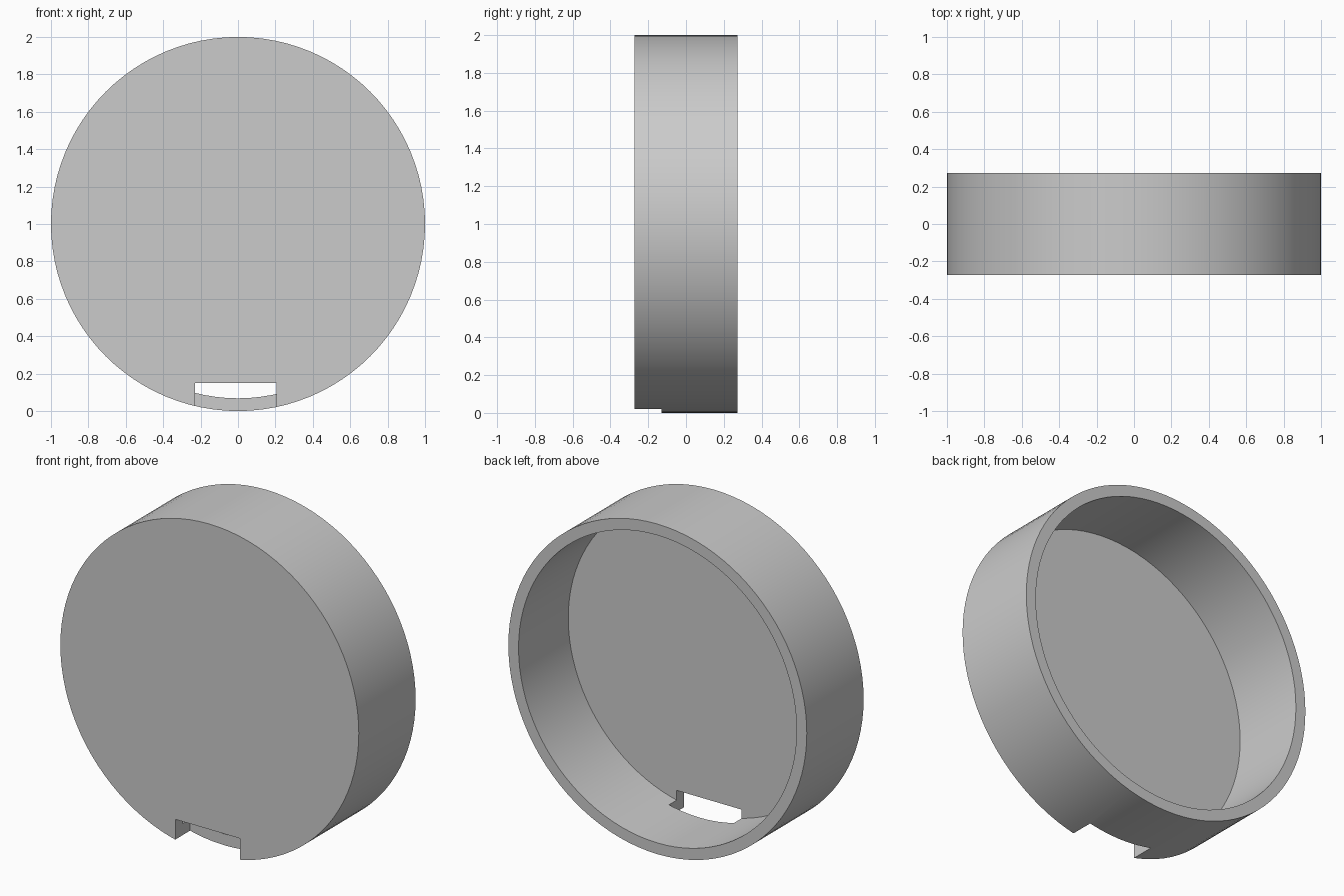
import bpy, bmesh, math
from mathutils import Matrix

cube = bpy.data.objects.get("Cube")
if cube:
    bpy.data.objects.remove(cube, do_unlink=True)

GREY = (0.6, 0.6, 0.6, 1)
mat = bpy.data.materials.new("plain grey")
mat.use_nodes = True
mat.diffuse_color = GREY
mat.node_tree.nodes["Principled BSDF"].inputs["Base Color"].default_value = GREY

R, WALL, HALF = 1.0, 0.068, 0.272
SEGMENTS = 96


def add_object(name, bm):
    bmesh.ops.recalc_face_normals(bm, faces=bm.faces)
    mesh = bpy.data.meshes.new(name)
    bm.to_mesh(mesh)
    bm.free()
    obj = bpy.data.objects.new(name, mesh)
    bpy.context.collection.objects.link(obj)
    return obj


# Round lid: a disc with its back face inset and pushed in to leave a rim
bm = bmesh.new()
bmesh.ops.create_cone(bm, cap_ends=True, segments=SEGMENTS, radius1=R, radius2=R,
                      depth=2 * HALF,
                      matrix=Matrix.Translation((0, 0, R)) @ Matrix.Rotation(math.pi / 2, 4, "X"))
bm.normal_update()
back = max(bm.faces, key=lambda f: f.calc_center_median().y)
bmesh.ops.inset_region(bm, faces=[back], thickness=WALL, use_even_offset=True)
hollow = bmesh.ops.extrude_discrete_faces(bm, faces=[back])["faces"][0]
bmesh.ops.translate(bm, verts=hollow.verts, vec=(0, -2 * (HALF) + WALL, 0))
lid = add_object("round_lid", bm)
lid.data.materials.append(mat)

# Notch through the lower front edge
x0, x1, y0, y1, z0, z1 = -0.23, 0.205, -0.4, -0.13, -0.1, 0.15
bm = bmesh.new()
bmesh.ops.create_cube(bm, size=1, matrix=Matrix.Translation(
    ((x0 + x1) / 2, (y0 + y1) / 2, (z0 + z1) / 2)) @ Matrix.Diagonal((x1 - x0, y1 - y0, z1 - z0, 1)))
cutter = add_object("notch_cutter", bm)
cutter.data.materials.append(mat)

bpy.ops.object.select_all(action="DESELECT")
bpy.context.view_layer.objects.active = lid
lid.select_set(True)
cut = lid.modifiers.new("notch", "BOOLEAN")
cut.object = cutter
cut.operation = "DIFFERENCE"
cut.solver = "EXACT"
bpy.ops.object.modifier_apply(modifier=cut.name)
bpy.data.objects.remove(cutter, do_unlink=True)

# Smooth walls with crisp edges
bpy.ops.object.shade_smooth_by_angle(angle=math.radians(30))
